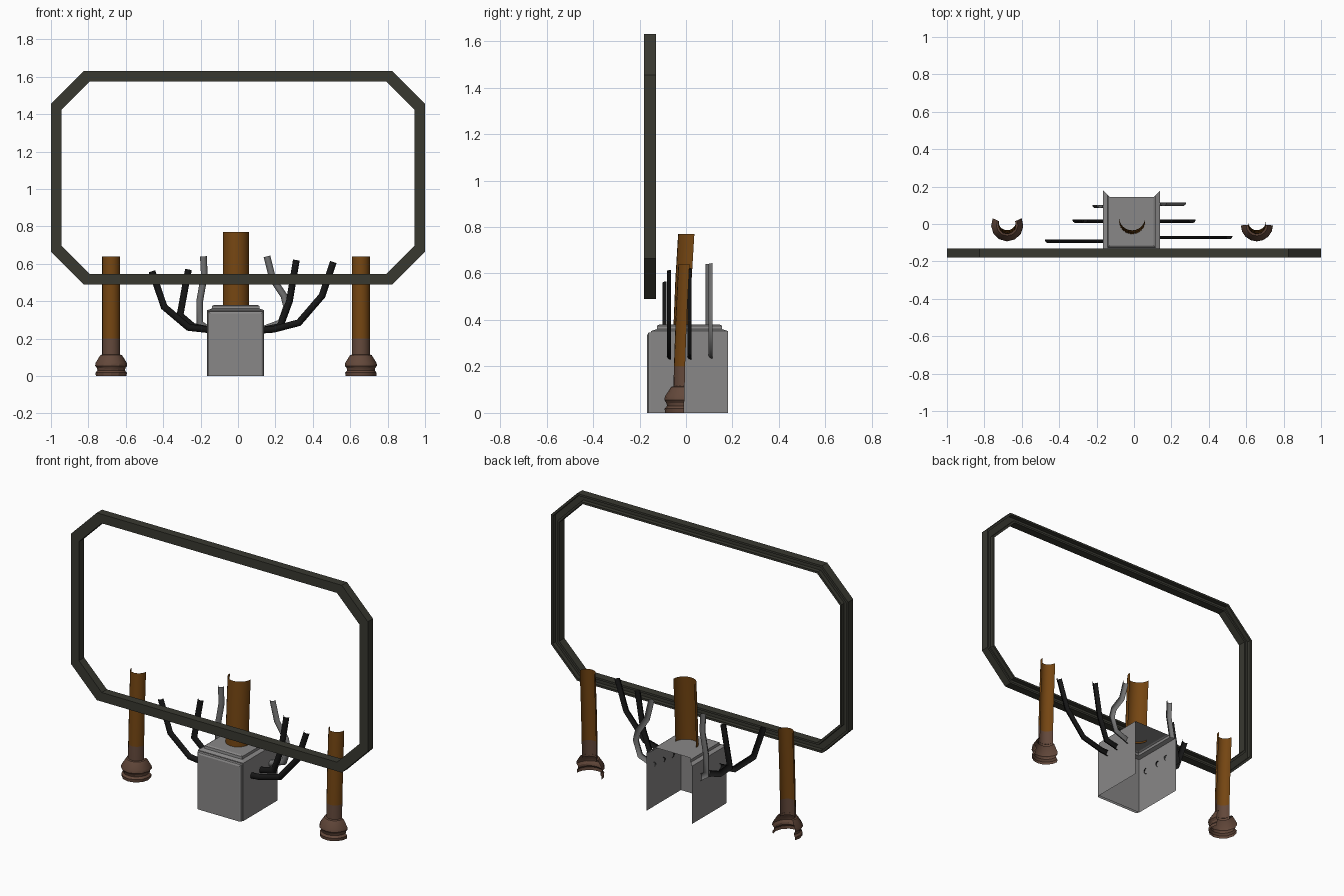
import bpy, math
from mathutils import Vector

if "Cube" in bpy.data.objects:
    bpy.data.objects.remove(bpy.data.objects["Cube"])


def mat(name, r, g, b):
    m = bpy.data.materials.new(name)
    m.diffuse_color = (r, g, b, 1)
    m.use_nodes = True
    m.node_tree.nodes["Principled BSDF"].inputs["Base Color"].default_value = m.diffuse_color
    return m


FRAME = mat("dark olive metal", 0.040, 0.040, 0.030)
BOX = mat("grey metal", 0.25, 0.245, 0.245)
PIPE = mat("orange rust", 0.175, 0.060, 0.006)
RUST = mat("brown rust", 0.125, 0.065, 0.043)
BLACK = mat("black rubber", 0.008, 0.008, 0.008)
CABLE = mat("grey rubber", 0.17, 0.17, 0.17)


def make(name, verts, faces, mats, smooth=None):
    me = bpy.data.meshes.new(name)
    me.from_pydata([tuple(v) for v in verts], [], faces)
    for m in mats:
        me.materials.append(m)
    ob = bpy.data.objects.new(name, me)
    bpy.context.collection.objects.link(ob)
    if smooth:
        bpy.ops.object.select_all(action='DESELECT')
        ob.select_set(True)
        bpy.context.view_layer.objects.active = ob
        bpy.ops.object.shade_smooth_by_angle(angle=math.radians(smooth))
    return ob


def grid(rows, close_u=False, close_v=False):
    """Join equal-length rows of points with quads."""
    n, k = len(rows), len(rows[0])
    faces = []
    for i in range(n if close_u else n - 1):
        for j in range(k if close_v else k - 1):
            a, b = (i + 1) % n, (j + 1) % k
            faces.append((i * k + j, i * k + b, a * k + b, a * k + j))
    return [p for r in rows for p in r], faces


# Octagonal frame: grooved channel swept round the outline
def octagon(d, y):
    x, lo, hi, c = 1 - d, 0.49 + d, 1.63 - d, 0.175 - d * 0.4
    return [Vector((px, y, pz)) for px, pz in (
        (x - c, lo), (x, lo + c), (x, hi - c), (x - c, hi),
        (c - x, hi), (-x, hi - c), (-x, lo + c), (c - x, lo))]


profile = [(0, -0.13), (0, -0.18), (0.055, -0.18), (0.055, -0.13),
           (0.043, -0.13), (0.043, -0.155), (0.012, -0.155), (0.012, -0.13)]
v, f = grid([octagon(d, y) for d, y in profile], True, True)
make("frame", v, f, [FRAME])


# Box: chamfered shell with raised lid, open at back and bottom
def rect(d, z):
    x0, x1, y0, y1 = -0.165 + d, 0.14 - d, -0.15 + d, 0.18 - d
    return [(x0, y1, z), (x0, y0, z), (x1, y0, z), (x1, y1, z)]


v, f = grid([rect(d, z) for d, z in
             ((0, 0), (0, 0.352), (0.024, 0.36), (0.026, 0.375), (0.036, 0.38))])
k = len(v)
f.append((k - 4, k - 3, k - 2, k - 1))
make("box", v, f, [BOX])

# Raised front panel of the box
v, f = grid([[(-0.165 + d, y, 0), (-0.165 + d, y, 0.35 - d),
              (0.14 - d, y, 0.35 - d), (0.14 - d, y, 0)]
             for d, y in ((0.003, -0.15), (0.005, -0.162), (0.015, -0.167))])
k = len(v)
f.append((k - 4, k - 3, k - 2, k - 1))
make("box_front_panel", v, [q[::-1] for q in f], [BOX])


# Half-round pipes, open at the back
def half_lathe(name, cx, prof, mats, extra=0, segs=8, smooth=40, limit=None):
    a0, a1 = math.pi - extra, 2 * math.pi + extra
    rows = []
    for r, z, yc in prof:
        rows.append([(cx + r * math.cos(a0 + (a1 - a0) * i / segs),
                      yc + r * math.sin(a0 + (a1 - a0) * i / segs), z)
                     for i in range(segs + 1)])
    verts, faces = grid(rows)
    ob = make(name, verts, faces, mats, smooth)
    if limit:
        for p in ob.data.polygons:
            p.material_index = 1 if p.center.z < limit else 0


half_lathe("centre_pipe", -0.01,
           [(0.07, 0.37, 0.016), (0.07, 0.57, 0.024), (0.07, 0.77, 0.036)],
           [PIPE], segs=12)
for side, cx, extra in (("left", -0.678, 0.45), ("right", 0.657, 0.0)):
    half_lathe(side + "_pipe", cx,
               [(0.048, 0.10, -0.006), (0.048, 0.20, -0.004),
                (0.048, 0.42, 0.004), (0.048, 0.64, 0.015)],
               [PIPE, RUST], segs=10, limit=0.2)
    half_lathe(side + "_pipe_foot", cx,
               [(0.082, 0, -0.008), (0.084, 0.018, -0.008), (0.074, 0.03, -0.008),
                (0.076, 0.042, -0.008), (0.086, 0.055, -0.007),
                (0.084, 0.07, -0.007), (0.058, 0.112, -0.006), (0.047, 0.115, -0.006)],
               [RUST], extra, 8, 25)


# Bent half-round cables leaving the box sides
def cable(name, y, pts, m, r=0.018, segs=5):
    pts = [Vector(p) for p in pts]
    rows = []
    for i, p in enumerate(pts):
        a = (p - pts[i - 1]).normalized() if i else (pts[1] - p).normalized()
        b = (pts[i + 1] - p).normalized() if i < len(pts) - 1 else a
        t = (a + b).normalized()
        n = Vector((t.y, -t.x)) / max(t.dot(a), 0.6)
        row = []
        for j in range(segs + 1):
            ang = math.pi * j / segs
            q = p - n * r * math.cos(ang)
            row.append((q.x, y - r * math.sin(ang), q.y))
        rows.append(row)
    v, f = grid(rows)
    make(name, v, f, [m], 50)


cable("left_front_cable", -0.084,
      [(-0.16, 0.248), (-0.265, 0.26), (-0.395, 0.37), (-0.46, 0.56)], BLACK)
cable("left_middle_cable", 0.023,
      [(-0.16, 0.248), (-0.24, 0.265), (-0.31, 0.325), (-0.265, 0.57)], BLACK)
cable("left_rear_cable", 0.102,
      [(-0.16, 0.25), (-0.205, 0.28), (-0.205, 0.40), (-0.18, 0.54), (-0.185, 0.64)], CABLE)
cable("right_front_cable", -0.064,
      [(0.135, 0.246), (0.19, 0.25), (0.325, 0.285), (0.45, 0.43), (0.51, 0.61)], BLACK)
cable("right_middle_cable", 0.023,
      [(0.135, 0.246), (0.225, 0.265), (0.275, 0.40), (0.312, 0.62)], BLACK)
cable("right_rear_cable", 0.114,
      [(0.135, 0.25), (0.23, 0.285), (0.26, 0.37), (0.245, 0.43), (0.185, 0.52),
       (0.155, 0.64)], CABLE)
